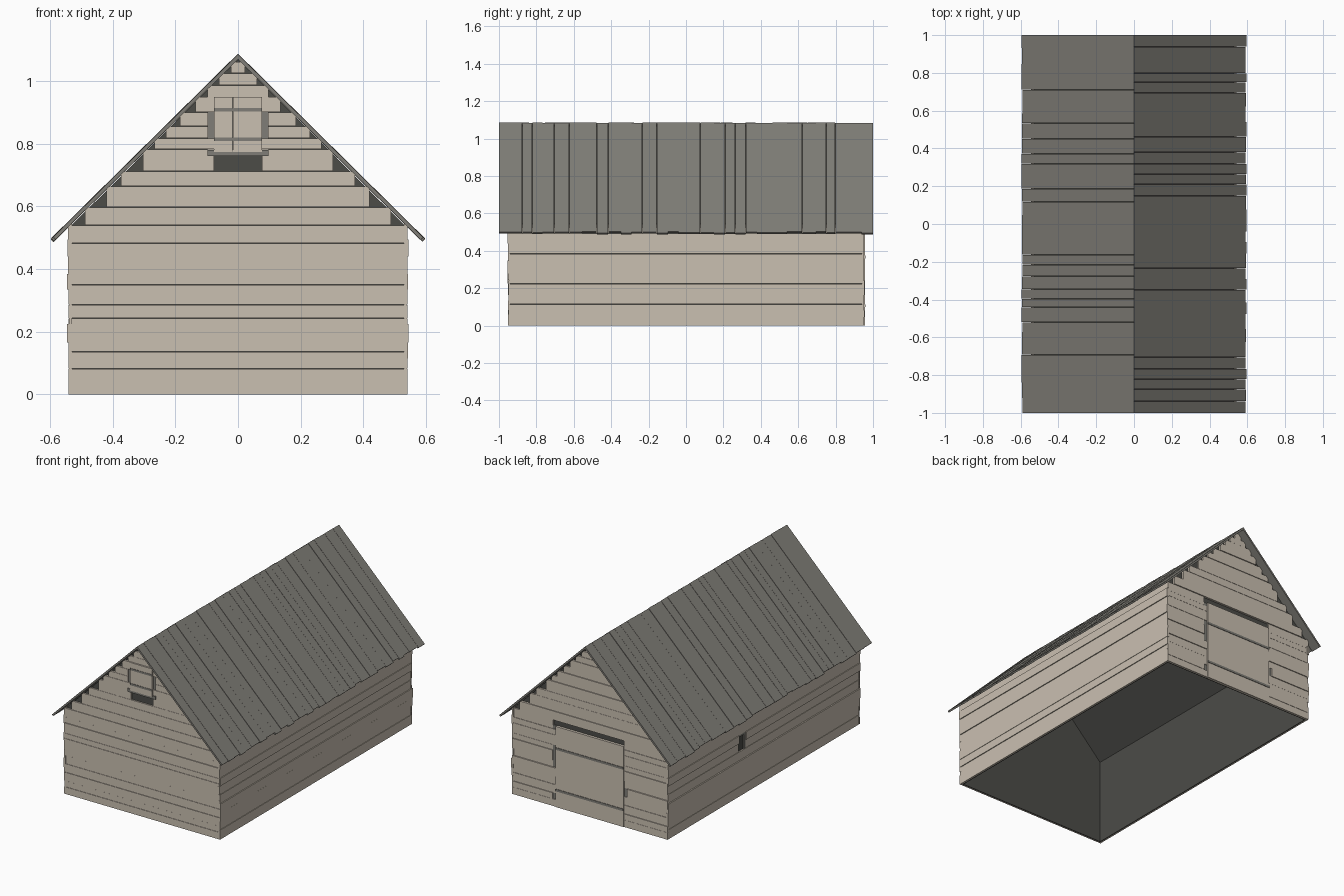
import bpy
import bmesh
import random
from mathutils import Matrix

random.seed(4)
if "Cube" in bpy.data.objects:
    bpy.data.objects.remove(bpy.data.objects["Cube"])


def material(name, r, g, b):
    m = bpy.data.materials.new(name)
    m.use_nodes = True
    m.diffuse_color = (r, g, b, 1)
    m.node_tree.nodes["Principled BSDF"].inputs["Base Color"].default_value = (r, g, b, 1)
    return m


CREAM = material("cream boards", 0.59, 0.525, 0.44)
GREY = material("roof grey", 0.215, 0.208, 0.185)
DARK = material("dark inside", 0.072, 0.072, 0.064)


def finish(bm, name, mat):
    bmesh.ops.recalc_face_normals(bm, faces=bm.faces)
    mesh = bpy.data.meshes.new(name)
    bm.to_mesh(mesh)
    bm.free()
    mesh.materials.append(mat)
    ob = bpy.data.objects.new(name, mesh)
    bpy.context.collection.objects.link(ob)
    return ob


def box(bm, xs, ys, zs):
    spans = (xs, ys, zs)
    centre = [(a + b) / 2 for a, b in spans]
    size = [abs(b - a) for a, b in spans]
    bmesh.ops.create_cube(bm, size=1, matrix=Matrix.Translation(centre) @ Matrix.Diagonal(size + [1]))


def boxes(name, mat, *items):
    bm = bmesh.new()
    for item in items:
        box(bm, *item)
    return finish(bm, name, mat)


def prism(bm, profile, y0, y1):
    # Extrude an (x, z) outline along y
    face = bm.faces.new([bm.verts.new((x, y0, z)) for x, z in profile])
    new = bmesh.ops.extrude_face_region(bm, geom=[face])["geom"]
    bmesh.ops.translate(bm, vec=(0, y1 - y0, 0), verts=[v for v in new if isinstance(v, bmesh.types.BMVert)])


WX, WY = 0.53, 0.94      # inner shell half sizes
RIDGE = 1.087            # roof top height
PITCH = 0.988            # roof drop per unit of x

# Inner shell, open at the bottom
bm = bmesh.new()
prism(bm, [(-WX, 0), (-WX, 0.54), (0, 1.068), (WX, 0.54), (WX, 0)], -WY, WY)
bm.normal_update()
floor = [f for f in bm.faces if all(v.co.z < 0.001 for v in f.verts)]
bmesh.ops.delete(bm, geom=floor, context="FACES_ONLY")
shell = finish(bm, "inner_shell", DARK)
solid = shell.modifiers.new("thickness", "SOLIDIFY")
solid.thickness = 0.008

# Stepped gable boards, split around each opening
ROWS = [0, 0.045, 0.083, 0.137, 0.19, 0.243, 0.287, 0.35, 0.383, 0.447, 0.483, 0.54, 0.597,
        0.665, 0.712, 0.782, 0.818, 0.856, 0.9, 0.949, 0.987, 1.025, 1.062]
GAP = 0.0012


def gable_boards(name, side, rows, low, high, half_width):
    bm = bmesh.new()
    for z0, z1 in zip(rows, rows[1:]):
        hw = min(0.54, RIDGE - 0.002 - z1)
        ys = (side * WY, side * (0.95 + random.uniform(-0.002, 0.004)))
        zs = (z0, z1 - GAP)
        if low < (z0 + z1) / 2 < high:
            for s in (-1, 1):
                edge = half_width(z0)
                box(bm, (s * edge, s * hw), ys, zs)
        else:
            box(bm, (-hw, hw), ys, zs)
    finish(bm, name, CREAM)


gable_boards("front_gable_boards", -1, ROWS, 0.712, 0.949,
             lambda z: 0.096 if 0.81 < z < 0.89 else 0.077)
gable_boards("back_gable_boards", 1, ROWS, 0, 0.54,
             lambda z: random.choice((0.236, 0.236, 0.258)))

# Long side boards, with a small opening on the right side
SIDE_ROWS = [0, 0.06, 0.115, 0.165, 0.225, 0.28, 0.335, 0.385, 0.44, 0.495, 0.545]
for name, s in (("left", 1), ("right", -1)):
    bm = bmesh.new()
    for z0, z1 in zip(SIDE_ROWS, SIDE_ROWS[1:]):
        xs = (s * WX, s * (0.54 + random.uniform(-0.003, 0.005)))
        zs = (z0, z1 - GAP)
        ends = [0.95 + random.uniform(-0.003, 0.004) for _ in range(2)]
        if s < 0 and 0.27 < z0 < 0.34:
            box(bm, xs, (-ends[0], 0.18), zs)
            box(bm, xs, (0.25, ends[1]), zs)
        else:
            box(bm, xs, (-ends[0], ends[1]), zs)
    finish(bm, name + "_side_boards", CREAM)
boxes("side_opening_frame", GREY,
      ((-0.538, -WX), (0.18, 0.195), (0.28, 0.385)),
      ((-0.538, -WX), (0.195, 0.25), (0.37, 0.385)))

# Roof boards running from ridge to eave
for name, s in (("left", 1), ("right", -1)):
    bm = bmesh.new()
    y = -1.0
    while y < 1.0:
        end = y + random.uniform(0.045, 0.085)
        if end > 0.96:
            end = 1.0
        lift = random.uniform(-0.004, 0)
        x = 0.594 + random.uniform(-0.005, 0.003)
        z = RIDGE + lift - x * PITCH
        prism(bm, [(0, RIDGE + lift), (s * x, z), (s * (x - 0.008), z - 0.008), (0, RIDGE + lift - 0.016)],
              y, end - GAP if end < 1 else end)
        y = end
    finish(bm, name + "_roof_boards", GREY)

# Front loft shutter with frame, sill and battens
FRONT = (-0.956, -WY)
boxes("shutter_frame", GREY,
      ((-0.097, 0.097), (-0.946, -WY), (0.76, 0.95)),
      ((-0.097, 0.097), FRONT, (0.76, 0.78)))
boxes("shutter_boards", CREAM,
      ((-0.077, -0.017), (-0.958, -WY), (0.773, 0.949)),
      ((-0.016, 0.077), (-0.959, -WY), (0.773, 0.949)))
boxes("shutter_battens", GREY,
      *[((-0.077, 0.077), (-0.961, -0.95), (z, z + 0.012)) for z in (0.808, 0.902)])

# Large back door with frame and battens
boxes("door_frame", GREY,
      *[((s * 0.225, s * 0.26), (WY, 0.946), (0, 0.505)) for s in (-1, 1)])
boxes("door_panel", CREAM, ((-0.235, 0.235), (WY, 0.956), (0, 0.505)))
boxes("door_battens", GREY,
      *[((-0.235, 0.235), (0.95, 0.959), (z, z + 0.014)) for z in (0.1, 0.36)])
